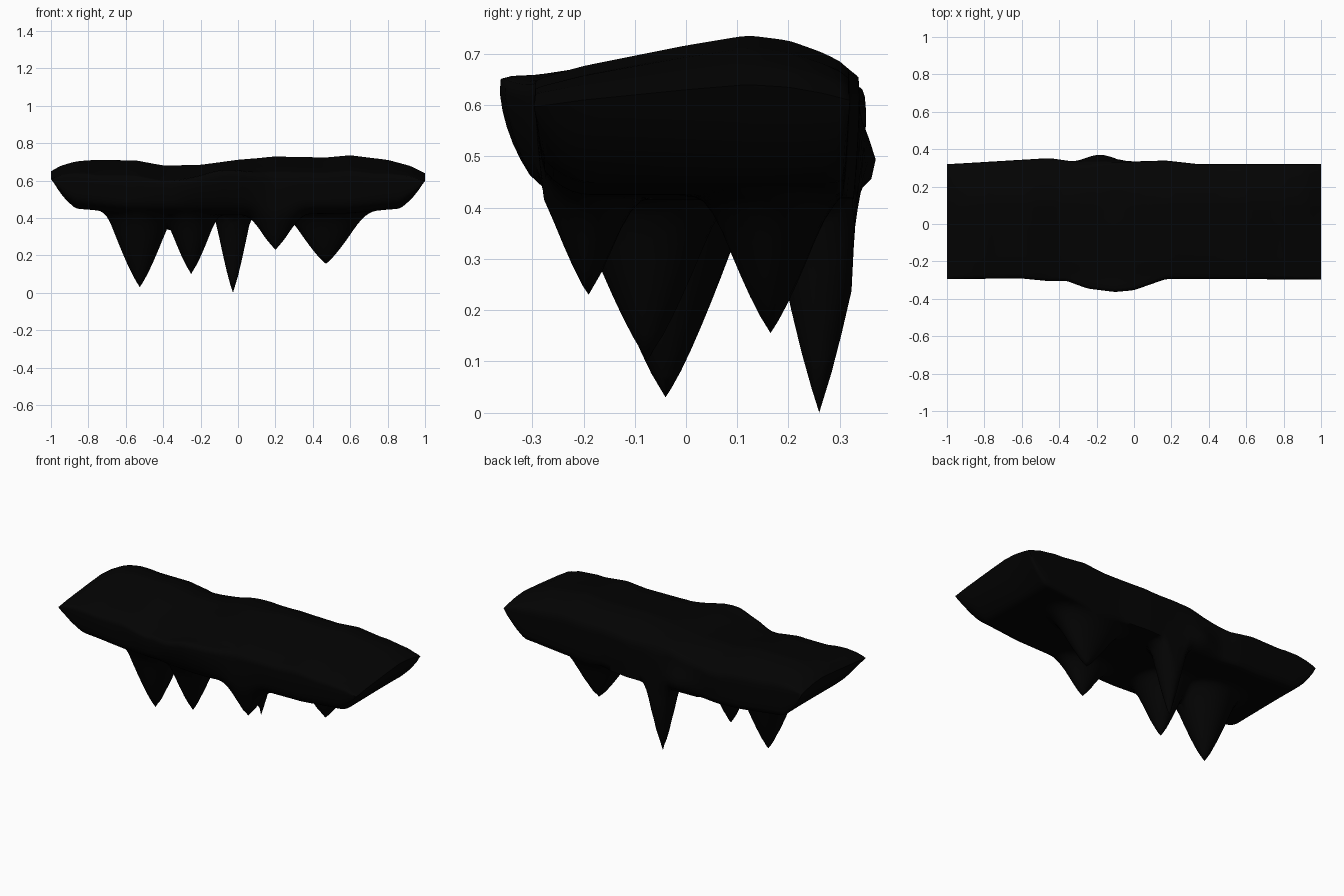
import bpy, bmesh, math

if "Cube" in bpy.data.objects:
    bpy.data.objects.remove(bpy.data.objects["Cube"])


def interp(pts, x):
    # linear lookup in a short profile
    if x <= pts[0][0]:
        return pts[0][1]
    for (x0, y0), (x1, y1) in zip(pts, pts[1:]):
        if x <= x1:
            return y0 + (y1 - y0) * (x - x0) / (x1 - x0)
    return pts[-1][1]


# Outline profiles of the slab
RIDGE = [(-1, .65), (-.95, .68), (-.87, .703), (-.8, .71), (-.55, .71), (-.4, .682), (-.2, .685),
         (0, .712), (.2, .73), (.47, .725), (.6, .737), (.8, .712), (.92, .68), (1, .64)]
DROP = [(-.36, .09), (-.29, .085), (-.2, .06), (0, .02), (.12, 0), (.2, .01), (.27, .035), (.345, .075)]
FRONT = [(-1, -.295), (-.6, -.292), (-.45, -.307), (-.36, -.305), (-.25, -.347), (-.1, -.366), (0, -.356),
         (.17, -.295), (.3, -.295), (1, -.297)]
BACK = [(-1, .32), (-.75, .335), (-.45, .353), (-.33, .335), (0, .335), (.17, .34), (.35, .32), (1, .32)]
FLAT = [(0, .415), (.6, .425), (.8, .445), (.87, .45), (1, .45)]
END = [(.87, 1), (.93, .72), (.97, .4), (1, 0)]

# Hanging spikes: tip x, y, z, radii at 0.2 above the tip
SPIKES = [(-.525, -.04, .03, .10, .095), (-.25, -.075, .10, .095, .10), (-.027, .26, 0, .053, .055),
          (.20, -.19, .23, .14, .09), (.47, .165, .155, .16, .095)]


def top_z(x, y):
    ends = .5 + .5 * min(1, (1 - abs(x)) / .25)
    lip = 1 - .5 * math.exp(-((x + .1) / .17) ** 2)
    return interp(RIDGE, x) - interp(DROP, y) * ends * lip


def smin(a, b, k=.09):
    h = max(k - abs(a - b), 0) / k
    return min(a, b) - h * h * k / 4


def bottom_z(x, y, v):
    z = interp(FLAT, abs(x)) + .045 * max(0, 1 - v / .15) ** 2
    z = top_z(x, y) + (z - top_z(x, y)) * interp(END, abs(x))
    for sx, sy, sz, rx, ry in SPIKES:
        r = math.hypot((x - sx) / rx, (y - sy) / ry)
        z = smin(z, sz + .2 * r ** 1.2)
    return z


NX, NY, NW = 100, 32, 6


def section(x):
    # one closed cross-section: top, back wall, underside, front wall
    f, b = interp(FRONT, x), interp(BACK, x)
    w = interp(END, abs(x))
    bump = math.exp(-((x + .18) / .1) ** 2)
    f2 = f + w * (.015 + .6 * max(0, -.29 - f))
    b2 = b - w * .012
    top = [f + (b - f) * i / NY for i in range(NY + 1)]
    pts = [(x, y, top_z(x, y)) for y in top]
    low = [f2 + (b2 - f2) * i / NY for i in range(NY + 1)]
    under = [(x, y, bottom_z(x, y, i / NY)) for i, y in enumerate(low)]

    def wall(p, q, back):
        out = []
        for i in range(1, NW):
            t = i / NW
            z = p[2] + (q[2] - p[2]) * t
            y = p[1] + (q[1] - p[1]) * t ** 2
            if back:
                y += .046 * bump * math.exp(-((z - .48) / .07) ** 2)
            out.append((x, y, z))
        return out

    return pts + wall(pts[-1], under[-1], True) + under[::-1] + wall(pts[0], under[0], False)[::-1]


# Floating rock ledge
bm = bmesh.new()
rings = [[bm.verts.new(p) for p in section(-1 + 2 * i / NX)] for i in range(NX + 1)]
for r0, r1 in zip(rings, rings[1:]):
    for j in range(len(r0)):
        k = (j + 1) % len(r0)
        bm.faces.new((r0[j], r0[k], r1[k], r1[j]))

# Pull the nearest underside point to each sharp tip
for sx, sy, sz, rx, ry in SPIKES:
    v = min((v for v in bm.verts if v.co.z < .4), key=lambda v: (v.co.x - sx) ** 2 + (v.co.y - sy) ** 2)
    v.co = (sx, sy, sz)

# Close the pinched ends, soften the body above the spikes
bmesh.ops.remove_doubles(bm, verts=bm.verts, dist=.0005)
soft = [v for v in bm.verts if v.co.z > .42 and abs(v.co.x) < .96]
for _ in range(2):
    bmesh.ops.smooth_vert(bm, verts=soft, factor=.3, use_axis_x=False, use_axis_y=True, use_axis_z=True)
bmesh.ops.recalc_face_normals(bm, faces=bm.faces)

mesh = bpy.data.meshes.new("rock_ledge")
bm.to_mesh(mesh)
bm.free()
ledge = bpy.data.objects.new("rock_ledge", mesh)
bpy.context.collection.objects.link(ledge)

dark = bpy.data.materials.new("dark_rock")
dark.diffuse_color = (.001, .001, .001, 1)
dark.use_nodes = True
dark.node_tree.nodes["Principled BSDF"].inputs["Base Color"].default_value = dark.diffuse_color
mesh.materials.append(dark)

bpy.context.view_layer.objects.active = ledge
ledge.select_set(True)
bpy.ops.object.shade_smooth_by_angle(angle=math.radians(80))
